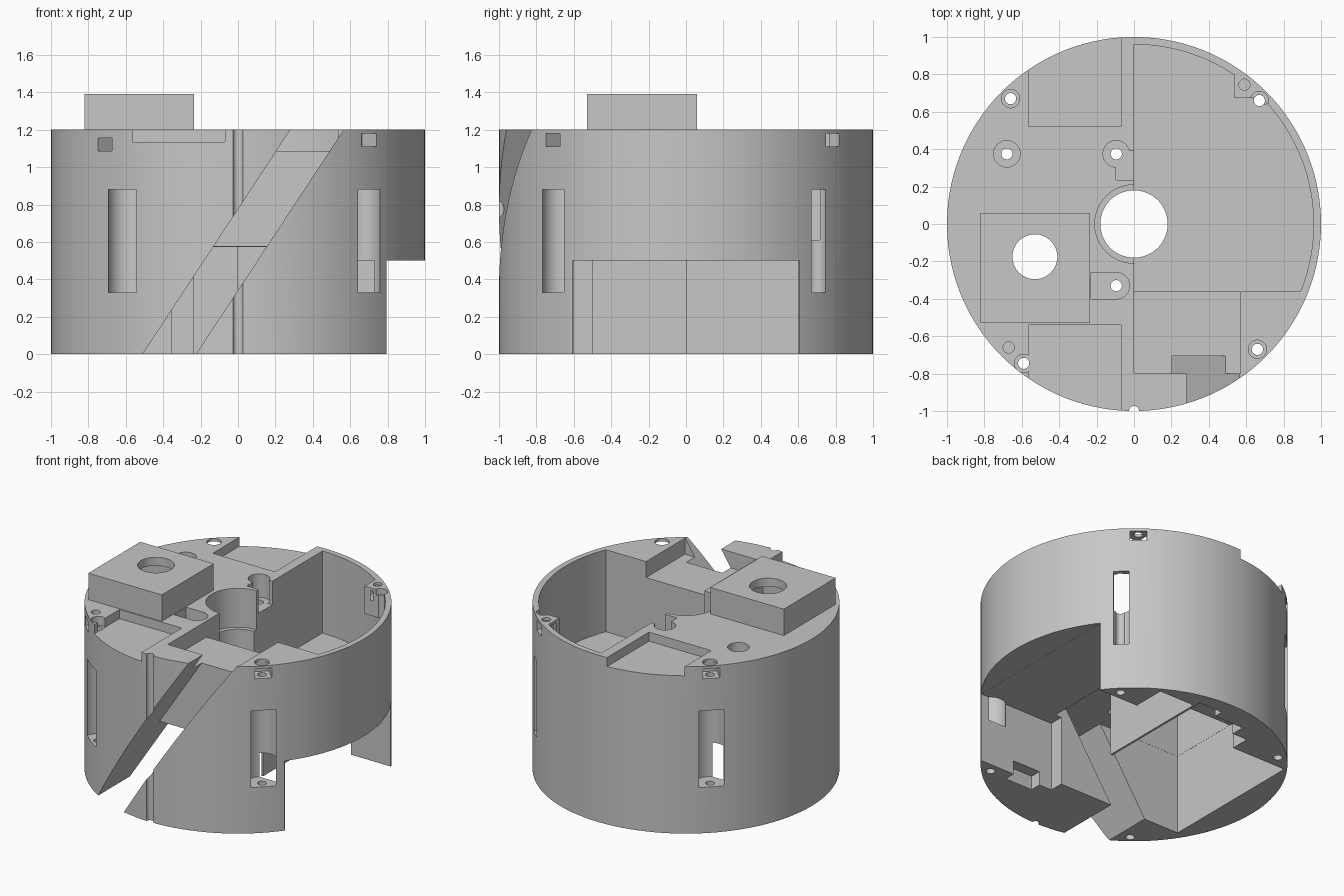
import bpy, bmesh
from math import sin, cos, asin, atan2, pi, radians

cube = bpy.data.objects.get("Cube")
if cube:
    bpy.data.objects.remove(cube, do_unlink=True)

GREY = (0.57, 0.57, 0.57, 1)
mat = bpy.data.materials.new("matte_grey")
mat.use_nodes = True
mat.diffuse_color = GREY
mat.node_tree.nodes["Principled BSDF"].inputs["Base Color"].default_value = GREY


def prism(name, pts, lo, hi, axis="z"):
    """Extrude an outline along z, or an x-z outline along y."""
    bm = bmesh.new()
    if axis == "z":
        vs = [bm.verts.new((a, b, lo)) for a, b in pts]
        move = (0, 0, hi - lo)
    else:
        vs = [bm.verts.new((a, lo, b)) for a, b in pts]
        move = (0, hi - lo, 0)
    base = bm.faces.new(vs)
    out = bmesh.ops.extrude_face_region(bm, geom=[base])
    top = [v for v in out["geom"] if isinstance(v, bmesh.types.BMVert)]
    bmesh.ops.translate(bm, verts=top, vec=move)
    bmesh.ops.recalc_face_normals(bm, faces=bm.faces)
    me = bpy.data.meshes.new(name)
    bm.to_mesh(me)
    bm.free()
    ob = bpy.data.objects.new(name, me)
    ob.data.materials.append(mat)
    bpy.context.collection.objects.link(ob)
    return ob


def box(name, x0, x1, y0, y1, z0, z1):
    return prism(name, [(x0, y0), (x1, y0), (x1, y1), (x0, y1)], z0, z1)


def cyl(name, x, y, r, z0, z1, n=32):
    angles = [2 * pi * (i + 0.5) / n for i in range(n)]
    return prism(name, [(x + r * cos(a), y + r * sin(a)) for a in angles], z0, z1)


def radial_box(name, x, y, r0, r1, half, z0, z1):
    """Box pointing outward through the rim at the direction of (x, y)."""
    a = atan2(y, x)
    pts = [(r0, -half), (r1, -half), (r1, half), (r0, half)]
    return prism(name, [(r * cos(a) - t * sin(a), r * sin(a) + t * cos(a)) for r, t in pts], z0, z1)


body = cyl("round_housing", 0, 0, 1, 0, 1.2, 128)


def apply(tool, op="DIFFERENCE"):
    tool.hide_render = True
    mod = body.modifiers.new(tool.name, "BOOLEAN")
    mod.operation = op
    mod.solver = "EXACT"
    mod.object = tool
    bpy.ops.object.select_all(action="DESELECT")
    body.select_set(True)
    bpy.context.view_layer.objects.active = body
    bpy.ops.object.modifier_apply(modifier=mod.name)
    bpy.data.objects.remove(tool, do_unlink=True)


# raised square block
apply(box("square_block", -0.82, -0.235, -0.53, 0.06, 1.0, 1.39), "UNION")

# centre bore, block bore and front groove
apply(cyl("centre_bore", 0, 0, 0.18, -0.1, 1.3, 48))
apply(cyl("centre_counterbore", 0, 0, 0.21, 0.92, 1.3, 48))
apply(cyl("block_bore", -0.53, -0.175, 0.12, -0.1, 1.5, 48))
apply(cyl("front_groove", 0, -1, 0.027, -0.1, 1.3, 20))

# deep upper cavity with a thin curved wall
a0 = asin(-0.36 / 0.96)
arc = [(0.96 * cos(a0 + (pi / 2 - a0) * i / 48), 0.96 * sin(a0 + (pi / 2 - a0) * i / 48))
       for i in range(49)]
apply(prism("upper_cavity", [(0, -0.36)] + arc, 0.61, 1.3))
apply(prism("corner_boss", [(0.535, 0.675), (0.70, 0.675), (0.62, 0.76), (0.535, 0.815)],
            1.0, 1.2), "UNION")

# shallow front pocket and the two rim recesses
apply(box("front_pocket", 0.001, 0.57, -0.8, -0.35, 1.085, 1.3))
apply(box("back_recess", -0.565, -0.07, 0.52, 1.1, 1.135, 1.3))
apply(box("front_recess", -0.565, -0.07, -1.1, -0.54, 1.135, 1.3))

# lower hollows, with a thin upright web between the middle and the open side
apply(box("lower_hollow", -0.79, 0.185, -0.5, 0.58, -0.1, 0.575))
apply(box("block_hollow", -0.789, -0.265, -0.499, 0.03, -0.1, 1.33))
apply(box("web_opening", 0.17, 0.25, -0.498, 0, -0.1, 0.574))
apply(box("side_hollow", 0.2, 1.1, -0.6, 0.6, -0.1, 0.5))
apply(box("side_notch", 0.795, 1.1, -0.7, 0.7, -0.1, 0.501))
apply(box("back_hollow", 0.2, 0.48, 0.58, 0.84, -0.1, 0.499))
apply(box("bottom_notch", 0.3, 0.52, -0.68, -0.59, -0.1, 0.1))

# stepped back edge of the lower hollow
for x0, x1, y in ((-0.355, -0.2, 0.72), (-0.235, 0.02, 0.82), (0, 0.184, 0.89)):
    apply(box("back_step", x0, x1, 0.5, y, -0.1, 0.573))


# diagonal slot across the front, deeper towards the bottom
def slant(z):
    return -0.51 + z * 0.79 / 1.2


for z0, z1, depth in ((1.08, 1.3, -0.8), (0.57, 1.1, -0.705), (-0.1, 0.576, -0.45)):
    apply(prism("diagonal_slot", [(slant(z0), z0), (slant(z0) + 0.285, z0),
                                  (slant(z1) + 0.285, z1), (slant(z1), z1)], -1.1, depth, "y"))

# mounting holes with side pockets
apply(box("mount_pocket", -0.095, 0.01, 0.235, 0.39, 1.03, 1.3))
apply(box("mount_pocket", -0.23, -0.095, -0.4, -0.26, 1.03, 1.3))
for x, y in ((-0.095, 0.375), (-0.095, -0.33), (-0.68, 0.375)):
    apply(cyl("mount_counterbore", x, y, 0.071, 1.031, 1.3))
    apply(cyl("mount_hole", x, y, 0.03, -0.1, 1.3, 20))

# rim screws: hole and counterbore
for x, y, z in ((-0.66, 0.67, 1.16), (0.67, 0.66, 1.16), (0.66, -0.67, 1.16), (-0.59, -0.745, 1.136)):
    apply(cyl("screw_hole", x, y, 0.03, -0.1, 1.3, 20))
    apply(cyl("screw_counterbore", x, y, 0.049, z, 1.3, 24))

# tall round slots that break the outer wall
for x, y, r in ((-0.66, 0.67, 0.1), (0.69, 0.695, 0.055), (0.66, -0.67, 0.1), (-0.59, -0.745, 0.107)):
    apply(cyl("screw_slot", x, y, r, 0.33, 0.88))

# rim nut pockets
for x, y, z in ((-0.67, -0.66, 1.085), (0.59, 0.745, 1.11), (0.66, -0.67, 1.11), (-0.66, 0.67, 1.11)):
    apply(radial_box("nut_pocket", x, y, 0.89, 1.1, 0.055, z, z + 0.07))
for x, y in ((-0.67, -0.66), (0.59, 0.745)):
    apply(cyl("nut_hole", x, y, 0.03, 1.05, 1.3, 20))

bpy.ops.object.shade_smooth_by_angle(angle=radians(25))
